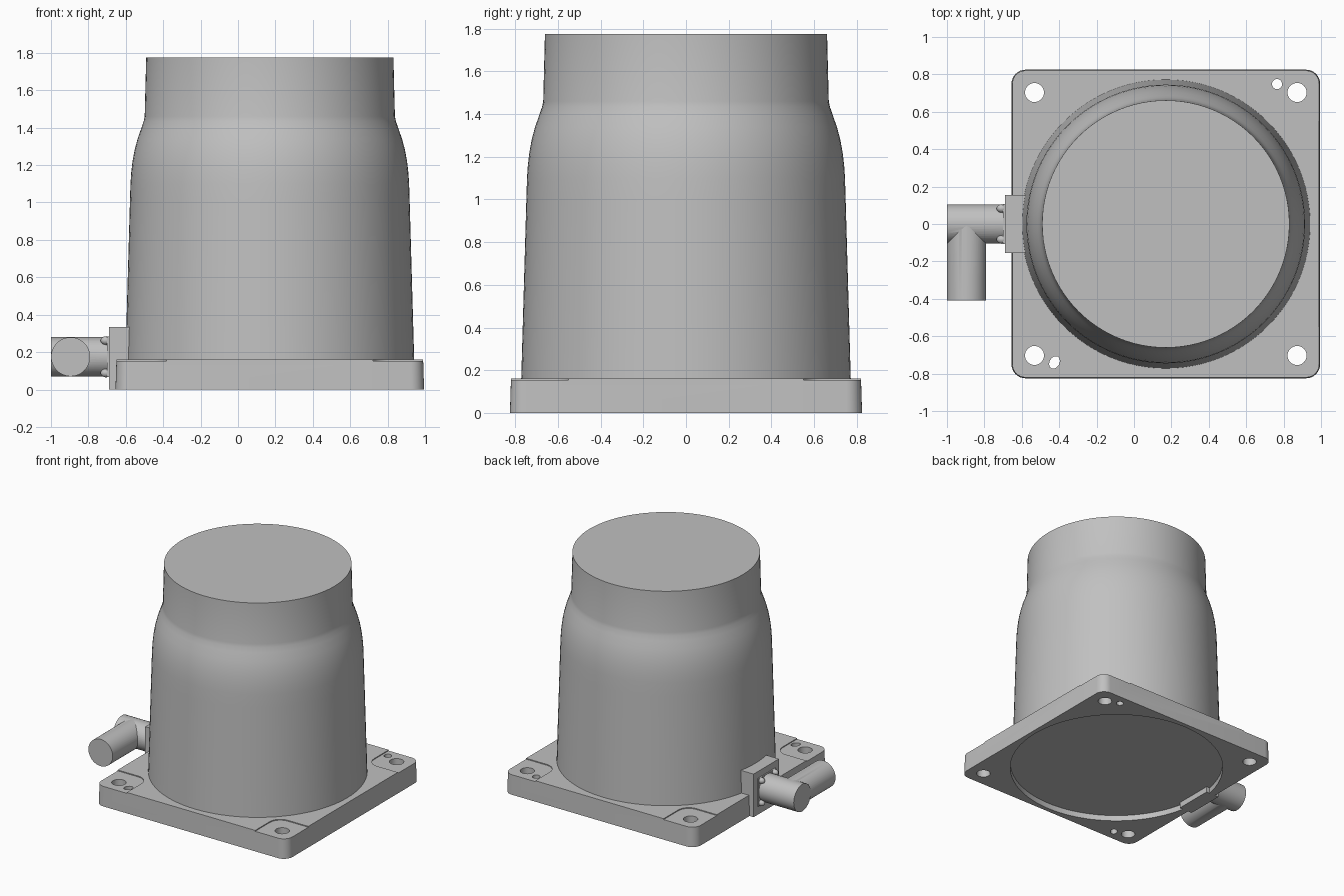
import bpy, bmesh
from math import pi, cos, sin, radians
from mathutils import Matrix, Vector

if "Cube" in bpy.data.objects:
    bpy.data.objects.remove(bpy.data.objects["Cube"], do_unlink=True)

grey = bpy.data.materials.new("plain_grey")
grey.use_nodes = True
GREY = (0.53, 0.53, 0.53, 1)
grey.diffuse_color = GREY
grey.node_tree.nodes["Principled BSDF"].inputs["Base Color"].default_value = GREY

AXIS = 0.17     # x of the housing axis
PORT = Vector((0, 0, 0.175))   # connector axis


def finish(name, bm, smooth=30):
    bmesh.ops.recalc_face_normals(bm, faces=bm.faces)
    mesh = bpy.data.meshes.new(name)
    bm.to_mesh(mesh)
    bm.free()
    obj = bpy.data.objects.new(name, mesh)
    bpy.context.collection.objects.link(obj)
    mesh.materials.append(grey)
    shade(obj, smooth)
    return obj


def shade(obj, angle=30):
    bpy.ops.object.select_all(action='DESELECT')
    obj.select_set(True)
    bpy.context.view_layer.objects.active = obj
    bpy.ops.object.shade_smooth_by_angle(angle=radians(angle))


def cylinder(name, start, end, radius, segments=48, stretch=1, turn=0):
    """Capped cylinder between two points; stretch gives an oval section."""
    start, end = Vector(start), Vector(end)
    way = end - start
    bm = bmesh.new()
    bmesh.ops.create_cone(
        bm, cap_ends=True, segments=segments, radius1=radius, radius2=radius, depth=way.length,
        matrix=Matrix.Translation((start + end) / 2) @ way.to_track_quat('Z', 'Y').to_matrix().to_4x4()
        @ Matrix.Rotation(turn, 4, 'Z') @ Matrix.Diagonal((stretch, 1, 1, 1)))
    return finish(name, bm)


def slab(name, x0, x1, y0, y1, z0, z1, radius, draft=0):
    """Rounded rectangle raised into a block whose top is pulled in by draft."""
    bm = bmesh.new()
    rings = []
    for z, d in ((z0, 0), (z1, draft)):
        ring = []
        for k, (x, y) in enumerate(((x1 - radius, y1 - radius), (x0 + radius, y1 - radius),
                                    (x0 + radius, y0 + radius), (x1 - radius, y0 + radius))):
            for i in range(9):
                a = (k + i / 8) * pi / 2
                ring.append(bm.verts.new((x + (radius - d) * cos(a), y + (radius - d) * sin(a), z)))
        rings.append(ring)
    n = len(rings[0])
    for i in range(n):
        j = (i + 1) % n
        bm.faces.new((rings[0][i], rings[0][j], rings[1][j], rings[1][i]))
    bm.faces.new(rings[0])
    bm.faces.new(rings[1])
    return finish(name, bm)


def box(name, x0, x1, y0, y1, z0, z1):
    bm = bmesh.new()
    bmesh.ops.create_cube(bm, size=1, matrix=Matrix.Translation(((x0 + x1) / 2, (y0 + y1) / 2, (z0 + z1) / 2))
                          @ Matrix.Diagonal((x1 - x0, y1 - y0, z1 - z0, 1)))
    return finish(name, bm)


def boolean(obj, other, operation='DIFFERENCE'):
    mod = obj.modifiers.new("join", 'BOOLEAN')
    mod.operation, mod.object, mod.solver = operation, other, 'EXACT'
    bpy.ops.object.select_all(action='DESELECT')
    obj.select_set(True)
    bpy.context.view_layer.objects.active = obj
    bpy.ops.object.modifier_apply(modifier=mod.name)
    bpy.data.objects.remove(other, do_unlink=True)


# Base plate with shallow corner pockets, bolt holes and a round recess below
base = slab("base_plate", -0.655, 0.995, -0.825, 0.825, 0, 0.16, 0.075, 0.005)
for sx in (-1, 1):
    for sy in (-1, 1):
        xs = sorted((AXIS + sx * 0.552, AXIS + sx * 1.1))
        ys = sorted((sy * 0.55, sy * 1.1))
        boolean(base, slab("pocket_cutter", *xs, *ys, 0.153, 0.3, 0.09))
        x, y = AXIS + sx * 0.702, sy * 0.703
        boolean(base, cylinder("bolt_cutter", (x, y, -0.1), (x, y, 0.3), 0.051, 32))
boolean(base, cylinder("dowel_cutter", (0.765, 0.748, -0.1), (0.765, 0.748, 0.3), 0.027, 24))
boolean(base, cylinder("slot_cutter", (-0.425, -0.74, -0.1), (-0.425, -0.74, 0.3), 0.026, 24, 1.35, radians(60)))
boolean(base, cylinder("recess_cutter", (AXIS, 0, -0.1), (AXIS, 0, 0.045), 0.79, 96))
shade(base)

# Round housing: tapered wall, rounded shoulder, straight neck and flat lid
profile = [(0.774, 0.1), (0.772, 0.16), (0.748, 1.0), (0.745, 1.1), (0.741, 1.16), (0.734, 1.22),
           (0.723, 1.28), (0.707, 1.34), (0.686, 1.4), (0.674, 1.435), (0.669, 1.46), (0.661, 1.775)]
bm = bmesh.new()
SEG = 96
rings = [[bm.verts.new((AXIS + r * cos(2 * pi * i / SEG), r * sin(2 * pi * i / SEG), z))
          for i in range(SEG)] for r, z in profile]
for low, high in zip(rings, rings[1:]):
    for i in range(SEG):
        j = (i + 1) % SEG
        bm.faces.new((low[i], low[j], high[j], high[i]))
bm.faces.new(rings[0])
bm.faces.new(rings[-1])
finish("housing", bm)

# Connector mounting block and its thin flange
box("connector_block", -0.69, -0.575, -0.155, 0.155, 0, 0.335)
box("connector_flange", -0.70, -0.68, -0.108, 0.108, 0.067, 0.283)

# Right-angle connector: one barrel out of the block, one turned to the front
elbow = cylinder("connector_elbow", PORT + Vector((-1, 0, 0)), PORT + Vector((-0.68, 0, 0)), 0.105)
boolean(elbow, cylinder("front_barrel", PORT + Vector((-0.895, -0.41, 0)), PORT + Vector((-0.895, 0, 0)), 0.1045),
        'UNION')
shade(elbow)

# Four domed screws on the flange corners
for sy, side in ((-1, "front"), (1, "back")):
    for sz, level in ((-1, "lower"), (1, "upper")):
        bm = bmesh.new()
        bmesh.ops.create_uvsphere(
            bm, u_segments=16, v_segments=10, radius=0.023,
            matrix=Matrix.Translation((-0.705, sy * 0.083, PORT.z + sz * 0.087)) @ Matrix.Diagonal((1.3, 1, 1, 1)))
        finish(f"{level}_{side}_screw", bm, 60)
